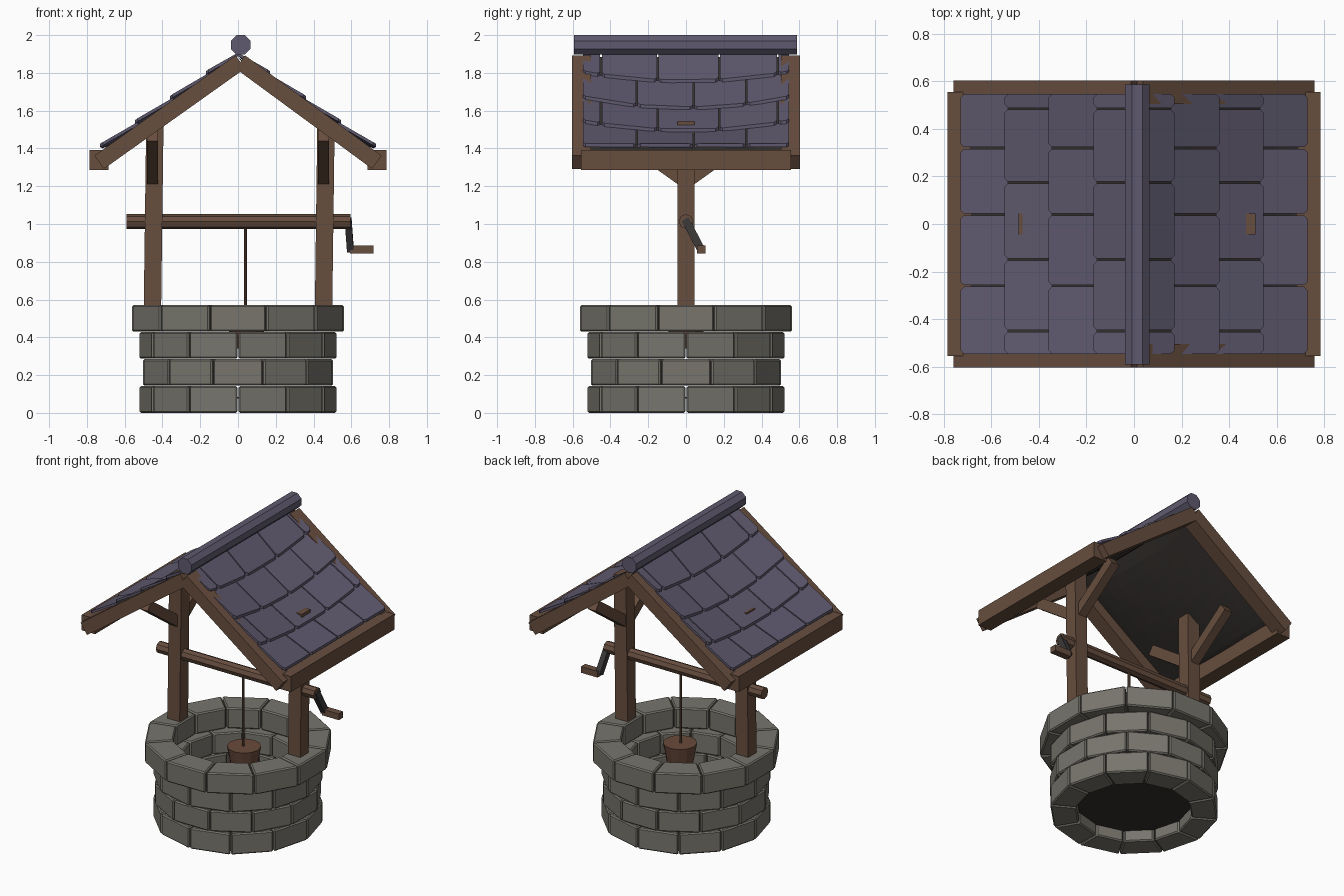
import bpy, bmesh, math
from mathutils import Matrix, Vector

if "Cube" in bpy.data.objects:
    bpy.data.objects.remove(bpy.data.objects["Cube"])


def material(name, r, g, b):
    m = bpy.data.materials.new(name)
    m.use_nodes = True
    m.diffuse_color = (r, g, b, 1)
    m.node_tree.nodes["Principled BSDF"].inputs["Base Color"].default_value = (r, g, b, 1)
    return m


STONE = material("grey_stone", 0.185, 0.178, 0.152)
WOOD = material("brown_wood", 0.137, 0.076, 0.049)
BUCKET = material("red_brown_wood", 0.142, 0.07, 0.046)
SLATE = material("purple_slate", 0.115, 0.102, 0.158)
METAL = material("dark_metal", 0.045, 0.04, 0.04)
DARK = material("dark_underlay", 0.035, 0.03, 0.027)


def finish(name, bm, mat, bevel=0):
    bmesh.ops.recalc_face_normals(bm, faces=bm.faces)
    me = bpy.data.meshes.new(name)
    bm.to_mesh(me)
    bm.free()
    me.materials.append(mat)
    ob = bpy.data.objects.new(name, me)
    bpy.context.collection.objects.link(ob)
    if bevel:
        mod = ob.modifiers.new("Bevel", "BEVEL")
        mod.width = bevel
        mod.segments = 1


def frame(p, q, side):
    """Matrix centred between p and q, local Z along p to q, X near side."""
    p, q = Vector(p), Vector(q)
    z = (q - p).normalized()
    x = Vector(side)
    x = (x - z * x.dot(z)).normalized()
    rot = Matrix((x, z.cross(x), z)).transposed().to_4x4()
    return Matrix.Translation((p + q) / 2) @ rot, (q - p).length


def beam(name, p, q, w, d, mat=WOOD, side=(0, 1, 0)):
    mtx, length = frame(p, q, side)
    bm = bmesh.new()
    bmesh.ops.create_cube(bm, size=1, matrix=mtx @ Matrix.Diagonal((w, d, length, 1)))
    finish(name, bm, mat)


def rod(name, p, q, r1, r2, sides, mat, spin=0):
    mtx, length = frame(p, q, (0, 1, 0) if p[1] == q[1] else (1, 0, 0))
    bm = bmesh.new()
    bmesh.ops.create_cone(bm, cap_ends=True, segments=sides, radius1=r1, radius2=r2,
                          depth=length, matrix=mtx @ Matrix.Rotation(spin, 4, "Z"))
    finish(name, bm, mat)


def prism(bm, bottom, top):
    """Closed solid between two matching outlines."""
    a = [bm.verts.new(v) for v in bottom]
    b = [bm.verts.new(v) for v in top]
    bm.faces.new(a[::-1])
    bm.faces.new(b)
    for i in range(len(a)):
        j = (i + 1) % len(a)
        bm.faces.new((a[i], a[j], b[j], b[i]))


# Stone courses: twelve separate blocks each, joints staggered
def stone_ring(name, z0, z1, outer, inner, offset):
    bm = bmesh.new()
    step = math.tau / 12
    for i in range(12):
        a0, a1 = offset + i * step, offset + (i + 1) * step
        mid = (a0 + a1) / 2 + math.pi / 2
        gap = Vector((math.cos(mid), math.sin(mid))) * 0.003
        plan = []
        for r, a, s in ((outer, a0, 1), (outer, a1, -1), (inner, a1, -1), (inner, a0, 1)):
            plan.append(Vector((r * math.cos(a), r * math.sin(a))) + gap * s)
        prism(bm, [(p.x, p.y, z0) for p in plan], [(p.x, p.y, z1) for p in plan])
    finish(name, bm, STONE, 0.008)


HALF = math.pi / 12
stone_ring("stone_course_1", 0, 0.142, 0.524, 0.36, 0)
stone_ring("stone_course_2", 0.145, 0.284, 0.521, 0.36, HALF)
stone_ring("stone_course_3", 0.287, 0.428, 0.524, 0.36, 0)
stone_ring("stone_rim", 0.431, 0.57, 0.582, 0.405, HALF)
rod("well_floor", (0, 0, 0.075), (0, 0, 0.085), 0.365, 0.365, 12, DARK)

# Posts and diagonal braces
for s, label in ((1, "left"), (-1, "right")):
    x = 0.453 * s
    beam(label + "_post", (x, 0, 0.55), (x + 0.013, 0, 1.546), 0.09, 0.092)
    for t, end in ((-1, "front"), (1, "back")):
        beam(f"{label}_{end}_brace", (x, 0.02 * t, 1.235), (x, 0.345 * t, 1.467),
             0.06, 0.068, side=(1, 0, 0))

# Roof frame: gable rafters and eave beams
for s, label in ((1, "left"), (-1, "right")):
    for y, end in ((-0.554, "front"), (0.554, "back")):
        beam(f"{label}_{end}_rafter", (0.012, y, 1.858), (0.735 * s, y, 1.327), 0.1, 0.086)
    beam(label + "_eave_beam", (0.735 * s, -0.555, 1.338), (0.735 * s, 0.555, 1.338),
         0.1, 0.105, side=(1, 0, 0))
rod("ridge_cap", (0.014, -0.592, 1.948), (0.014, 0.588, 1.948), 0.056, 0.056, 8, SLATE, math.pi / 8)

# Slate roof that sags in the middle of each slope
EDGE = 0.55
EAVE = 0.73
COURSES = [EAVE, 0.545, 0.36, 0.17, 0.0]


def roof_z(x, y):
    dip = math.sqrt(max(0, math.sin(math.pi * x / EAVE)))
    return 1.907 - 0.69 * x - 0.06 * dip * (1 - (y / EDGE) ** 2)


def slate(bm, s, low, high, y0, y1):
    c = 0.014
    plan = [(high, y0), (low - c, y0), (low, y0 + c), (low, y1 - c), (low - c, y1), (high, y1)]
    top = []
    for x, y in plan:
        lift = 0.022 * (x - high) / (low - high)
        top.append(Vector((s * x, y, roof_z(x, y) + lift)))
    drop = Vector((0, 0, -0.018))
    prism(bm, [v + drop for v in top], top)


def slate_side(s, label):
    bm = bmesh.new()
    for row in range(4):
        low, high = COURSES[row], max(COURSES[row + 1] - 0.015, 0)
        joints = [0.32, 0.04, -0.26] if row % 2 == 0 else [0.485, 0.175, -0.15, -0.45]
        cuts = [EDGE] + joints + [-EDGE]
        for y1, y0 in zip(cuts, cuts[1:]):
            slate(bm, s, low, high, y0 + 0.004, y1 - 0.004)
    finish(label + "_slates", bm, SLATE)

    # Dark lining beneath the slates
    bm = bmesh.new()
    n = 12
    rows = []
    for j in range(n + 1):
        x = 0.72 * j / n
        ys = [EDGE * (2 * i / n - 1) for i in range(n + 1)]
        rows.append([bm.verts.new((s * x, y, roof_z(x, y) - 0.024)) for y in ys])
    for a, b in zip(rows, rows[1:]):
        for i in range(n):
            bm.faces.new((a[i], a[i + 1], b[i + 1], b[i]))
    finish(label + "_roof_lining", bm, DARK)


slate_side(1, "left")
slate_side(-1, "right")

# Winding axle with crank
rod("axle", (-0.59, 0, 1.013), (0.595, 0, 1.013), 0.039, 0.039, 8, WOOD)
beam("crank_arm", (0.583, -0.004, 1.025), (0.595, 0.082, 0.86), 0.036, 0.042, METAL, (1, 0, 0))
beam("crank_handle", (0.592, 0.08, 0.864), (0.717, 0.08, 0.864), 0.046, 0.042)

# Rope and bucket
rod("rope", (0.04, 0, 0.5), (0.04, 0, 1.0), 0.008, 0.008, 8, WOOD)
rod("bucket", (0.045, 0, 0.34), (0.045, 0, 0.51), 0.075, 0.106, 12, BUCKET)
